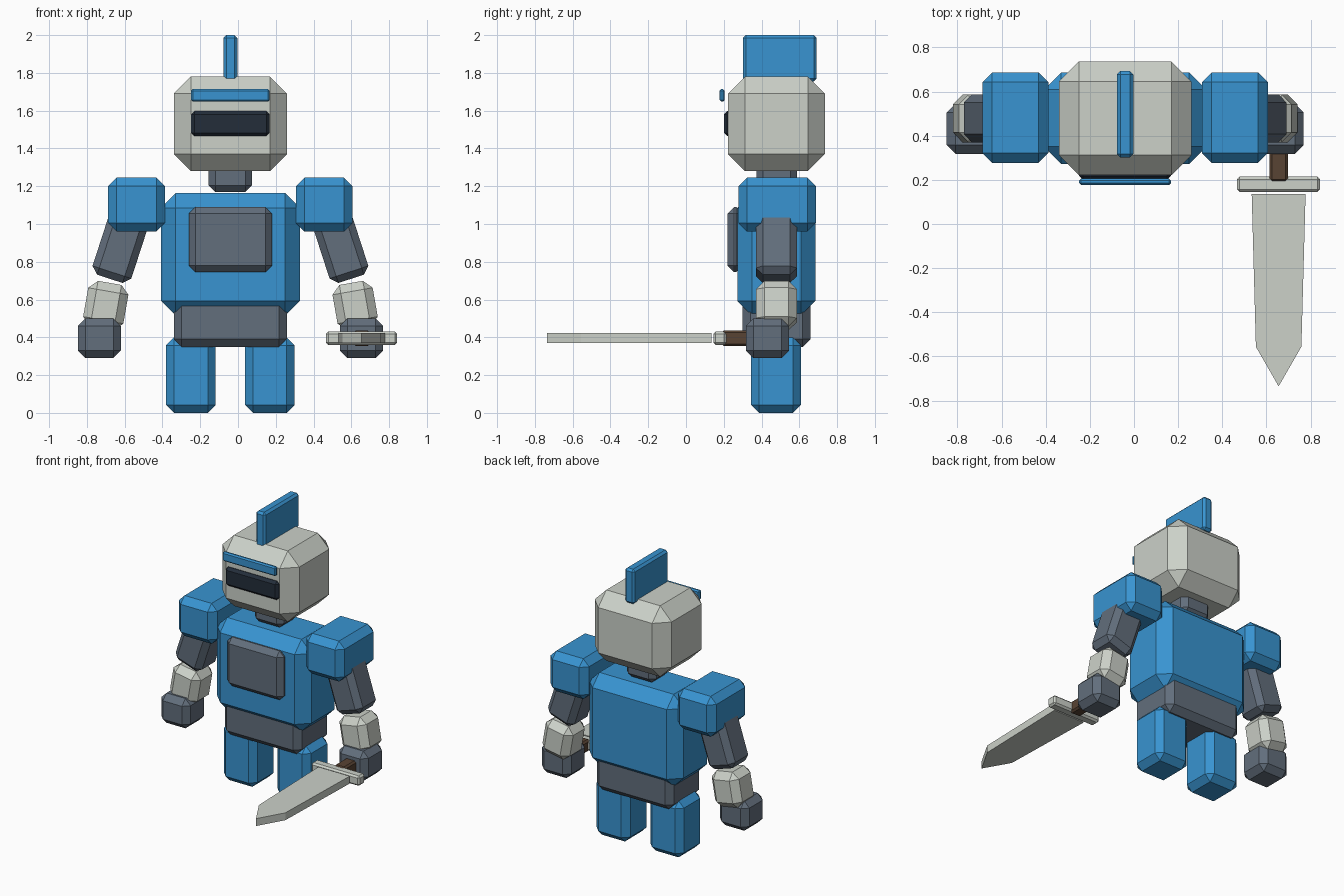
import bpy, bmesh, math
from mathutils import Matrix, Vector

if "Cube" in bpy.data.objects:
    bpy.data.objects.remove(bpy.data.objects["Cube"])

MID = -0.04  # body centre line in x


def make_material(name, rgb):
    """Flat material from 0-255 display values, stored as linear."""
    lin = []
    for v in rgb:
        c = v / 255
        lin.append(c / 12.92 if c <= 0.04045 else ((c + 0.055) / 1.055) ** 2.4)
    mat = bpy.data.materials.new(name)
    mat.diffuse_color = (*lin, 1)
    mat.use_nodes = True
    mat.node_tree.nodes["Principled BSDF"].inputs["Base Color"].default_value = mat.diffuse_color
    return mat


BLUE = make_material("blue", (56, 148, 209))
PALE = make_material("pale_grey", (204, 209, 201))
SLATE = make_material("slate_grey", (98, 110, 124))
NAVY = make_material("dark_navy", (35, 45, 58))
BROWN = make_material("brown", (88, 67, 51))


def finish(bm, name, mat):
    bmesh.ops.recalc_face_normals(bm, faces=bm.faces)
    mesh = bpy.data.meshes.new(name)
    bm.to_mesh(mesh)
    bm.free()
    mesh.materials.append(mat)
    obj = bpy.data.objects.new(name, mesh)
    bpy.context.collection.objects.link(obj)
    return obj


def block(name, mat, x, y, z, bevel, tilt=0):
    """Chamfered box from (min, max) ranges, tilted about y around its centre."""
    spans = (x, y, z)
    size = [b - a for a, b in spans]
    centre = Vector([(a + b) / 2 for a, b in spans])
    bm = bmesh.new()
    bmesh.ops.create_cube(bm, size=1)
    bmesh.ops.scale(bm, vec=size, verts=bm.verts)
    bmesh.ops.bevel(bm, geom=list(bm.edges), offset=bevel, segments=1,
                    affect='EDGES', profile=0.5)
    bm.transform(Matrix.Translation(centre) @ Matrix.Rotation(math.radians(tilt), 4, 'Y'))
    return finish(bm, name, mat)


def pair(name, mat, x, y, z, bevel, tilt=0):
    """Left block plus its mirror across the body centre line."""
    block(name + "_left", mat, x, y, z, bevel, tilt)
    block(name + "_right", mat, (2 * MID - x[1], 2 * MID - x[0]), y, z, bevel, -tilt)


# Head
block("head", PALE, (-0.34, 0.26), (0.222, 0.735), (1.28, 1.78), 0.09)
block("crest", BLUE, (-0.077, -0.003), (0.302, 0.692), (1.755, 2.0), 0.015)
block("brow_bar", BLUE, (-0.248, 0.168), (0.177, 0.205), (1.648, 1.714), 0.009)
block("visor", NAVY, (-0.248, 0.168), (0.2, 0.25), (1.465, 1.597), 0.018)
block("neck", SLATE, (-0.155, 0.075), (0.373, 0.587), (1.17, 1.36), 0.035)

# Body
block("torso", BLUE, (-0.408, 0.328), (0.272, 0.686), (0.515, 1.163), 0.078)
block("chest_plate", SLATE, (-0.26, 0.18), (0.22, 0.3), (0.745, 1.09), 0.035)
block("belt", SLATE, (-0.34, 0.26), (0.3, 0.66), (0.35, 0.62), 0.042)

# Legs and arms
pair("leg", BLUE, (-0.38, -0.118), (0.345, 0.608), (0.0, 0.4), 0.042)
pair("shoulder", BLUE, (-0.687, -0.387), (0.277, 0.687), (0.96, 1.245), 0.045)
pair("upper_arm", SLATE, (-0.725, -0.509), (0.37, 0.587), (0.7, 1.1), 0.037, tilt=18)
pair("forearm", PALE, (-0.808, -0.592), (0.37, 0.587), (0.445, 0.69), 0.045, tilt=10)
pair("hand", SLATE, (-0.848, -0.62), (0.317, 0.545), (0.29, 0.5), 0.04)

# Sword
block("sword_grip", BROWN, (0.613, 0.697), (0.19, 0.4), (0.353, 0.437), 0.012)
block("sword_guard", PALE, (0.466, 0.843), (0.145, 0.214), (0.36, 0.43), 0.012)

bm = bmesh.new()
half = [(0.122, 0.135), (0.103, -0.556)]
outline = half + [(0, -0.735)] + [(-x, y) for x, y in reversed(half)]
face = bm.faces.new([bm.verts.new((0.655 + x, y, 0.37)) for x, y in outline])
extruded = bmesh.ops.extrude_face_region(bm, geom=[face])["geom"]
bmesh.ops.translate(bm, vec=(0, 0, 0.052),
                    verts=[g for g in extruded if isinstance(g, bmesh.types.BMVert)])
finish(bm, "sword_blade", PALE)
